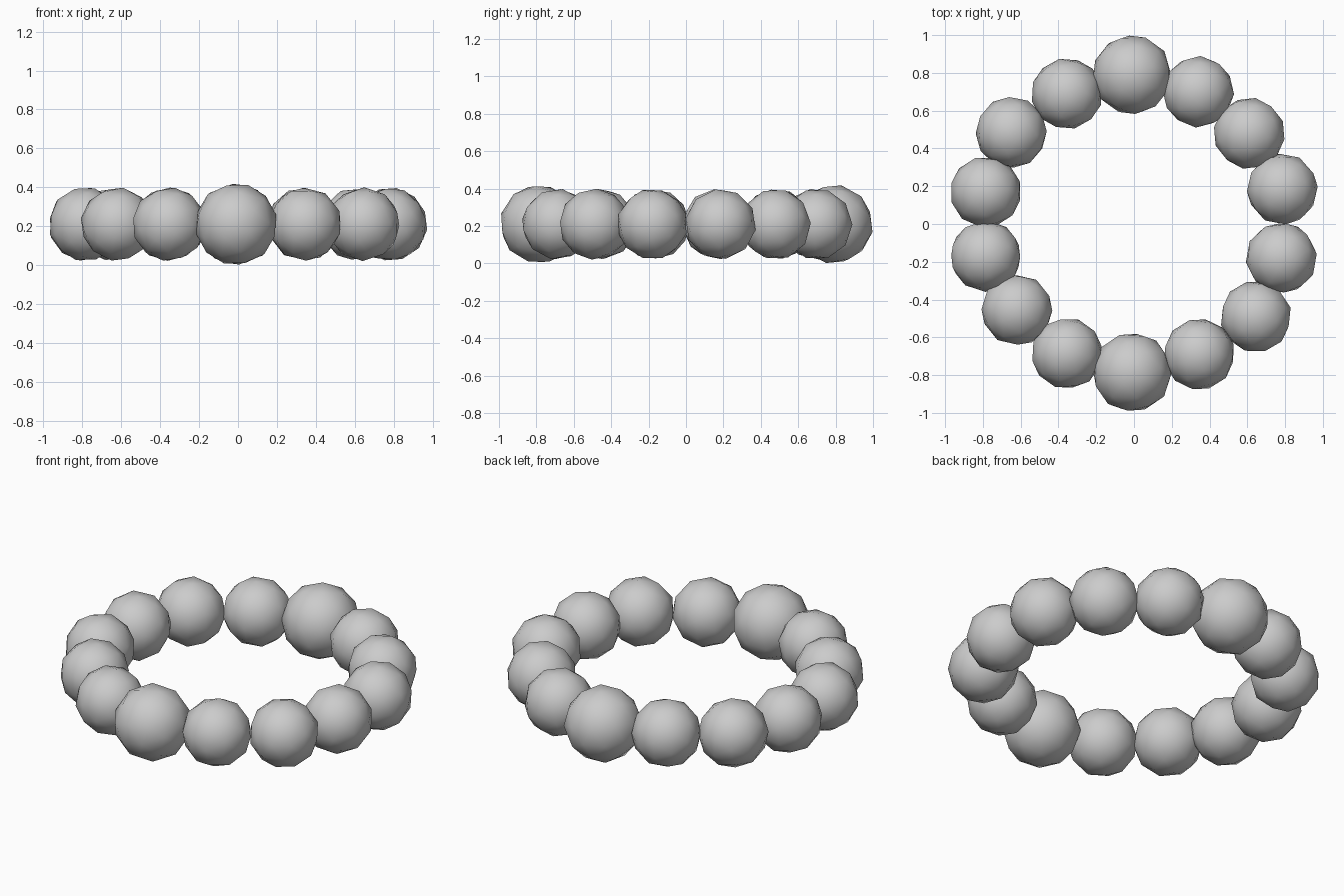
import bpy
import random
from math import pi

cube = bpy.data.objects.get("Cube")
if cube:
    bpy.data.objects.remove(cube, do_unlink=True)

random.seed(7)

stone = bpy.data.materials.new("grey_stone")
stone.use_nodes = True
grey = (0.6, 0.6, 0.6, 1)
stone.diffuse_color = grey
stone.node_tree.nodes["Principled BSDF"].inputs["Base Color"].default_value = grey

MID_HEIGHT = 0.21
LARGE, SMALL = 0.212, 0.19


def bead(name, x, y, radius):
    """A coarse rounded bead, turned at random on its string."""
    bpy.ops.mesh.primitive_ico_sphere_add(
        subdivisions=2, radius=radius, location=(x, y, MID_HEIGHT),
        rotation=[random.uniform(0, pi) for axis in range(3)])
    obj = bpy.context.object
    obj.name = name
    obj.data.materials.append(stone)
    bpy.ops.object.shade_smooth()


# Two large beads at the ends
bead("large_bead_back", -0.01, 0.79, LARGE)
bead("large_bead_front", -0.01, -0.785, LARGE)

# Small beads of each side, from back to front
sides = {
    "left": [(0.34, 0.7), (0.61, 0.48), (0.785, 0.185),
             (0.78, -0.18), (0.645, -0.49), (0.345, -0.69)],
    "right": [(-0.355, 0.69), (-0.65, 0.485), (-0.785, 0.17),
              (-0.785, -0.17), (-0.62, -0.455), (-0.355, -0.685)],
}
for side, places in sides.items():
    for number, (x, y) in enumerate(places, 1):
        bead(f"small_bead_{side}_{number}", x, y, SMALL)
